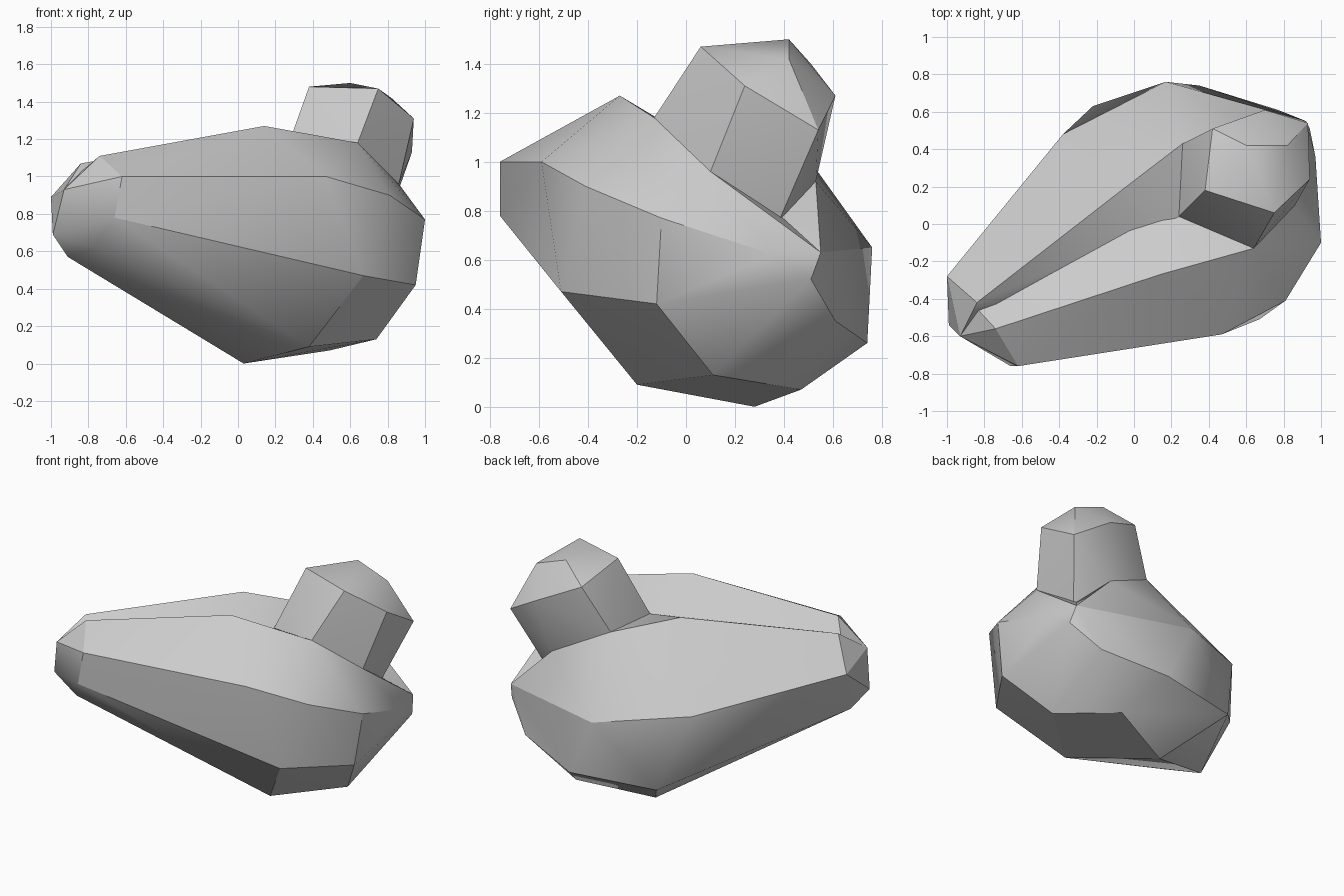
import bpy
import bmesh
import math
from mathutils import Vector

default_cube = bpy.data.objects.get("Cube")
if default_cube:
    bpy.data.objects.remove(default_cube, do_unlink=True)


def make_material(name, colour):
    """One flat colour shared by viewport and render."""
    material = bpy.data.materials.new(name)
    material.use_nodes = True
    material.diffuse_color = colour
    shader = material.node_tree.nodes["Principled BSDF"]
    shader.inputs["Base Color"].default_value = colour
    shader.inputs["Roughness"].default_value = 0.9
    return material


def make_chiselled_stone(name, corners, material):
    """Wrap a faceted convex block around its chiselled corners."""
    mesh = bpy.data.meshes.new(name)
    stone = bpy.data.objects.new(name, mesh)
    bpy.context.collection.objects.link(stone)

    bm = bmesh.new()
    for corner in corners:
        bm.verts.new(Vector(corner))
    hull = bmesh.ops.convex_hull(bm, input=bm.verts[:])
    leftovers = {
        element
        for element in hull["geom_interior"] + hull["geom_unused"]
        if isinstance(element, bmesh.types.BMVert)
    }
    bmesh.ops.delete(bm, geom=list(leftovers), context="VERTS")
    bmesh.ops.recalc_face_normals(bm, faces=bm.faces[:])
    bm.to_mesh(mesh)
    bm.free()

    mesh.materials.append(material)
    bpy.ops.object.select_all(action="DESELECT")
    stone.select_set(True)
    bpy.context.view_layer.objects.active = stone
    bpy.ops.object.shade_smooth_by_angle(angle=math.radians(30))
    return stone


grey_stone = make_material("grey stone", (0.6, 0.6, 0.6, 1))

# Narrow nose of the boulder, pointing right and forward
nose = [
    (-.62, -.76, 1), (-.66, -.76, .78), (-.74, -.56, 1.11),
    (-.93, -.6, .93), (-.99, -.54, .69), (-.77, -.62, .62),
    (-.91, -.45, .57), (-1, -.28, .89),
]

# Crest and brow along the front
front_crest = [(.14, -.27, 1.27), (.64, -.13, 1.18), (.86, .1, .96)]
front_brow = [(-.33, -.68, 1.02), (.47, -.59, 1), (.81, -.41, .9), (1, -.1, .77)]
front_skirt = [(-.4, -.7, .76), (.67, -.51, .47), (.95, -.12, .42)]

# Flat underside
underside = [(.38, -.2, .09), (.74, .11, .13), (.49, .47, .07), (.03, .28, 0)]

# Rounded back and left flank
back_edge = [(-.38, .48, .73), (.17, .76, .65)]
back_skirt = [(-.22, .63, .25), (.35, .74, .26), (.77, .61, .35)]
left_flank = [(.94, .51, .52), (.97, .36, .62), (.92, .55, .63)]

make_chiselled_stone(
    "main_boulder",
    nose + front_crest + front_brow + front_skirt + underside
    + back_edge + back_skirt + left_flank,
    grey_stone,
)

# Second crest behind the valley, sloping to the back edge
rear_crest = [(-.84, -.42, 1.07), (-.08, .17, 1.2), (.26, .43, 1.11)]
valley = [(-.69, -.43, 1.04), (.24, .04, 1.09)]
knob_foot = [(.63, .53, .92), (.8, .38, .76)]
buried_core = [(0, .1, .5), (-.6, -.3, .7)]

make_chiselled_stone(
    "rear_ridge",
    rear_crest + valley + knob_foot + buried_core + back_edge
    + [nose[3], nose[-1], left_flank[-1]],
    grey_stone,
)

# Leaning knob on the left shoulder
knob_base = [valley[-1], front_crest[1], front_crest[2], rear_crest[-1]] + knob_foot
knob_rim = [
    (.38, .18, 1.48), (.75, .06, 1.47), (.94, .24, 1.31),
    (.93, .54, 1.13), (.7, .61, 1.27), (.42, .51, 1.4),
]
knob_crown = [(.6, .42, 1.5), (.82, .42, 1.42)]

make_chiselled_stone("shoulder_knob", knob_base + knob_rim + knob_crown, grey_stone)
